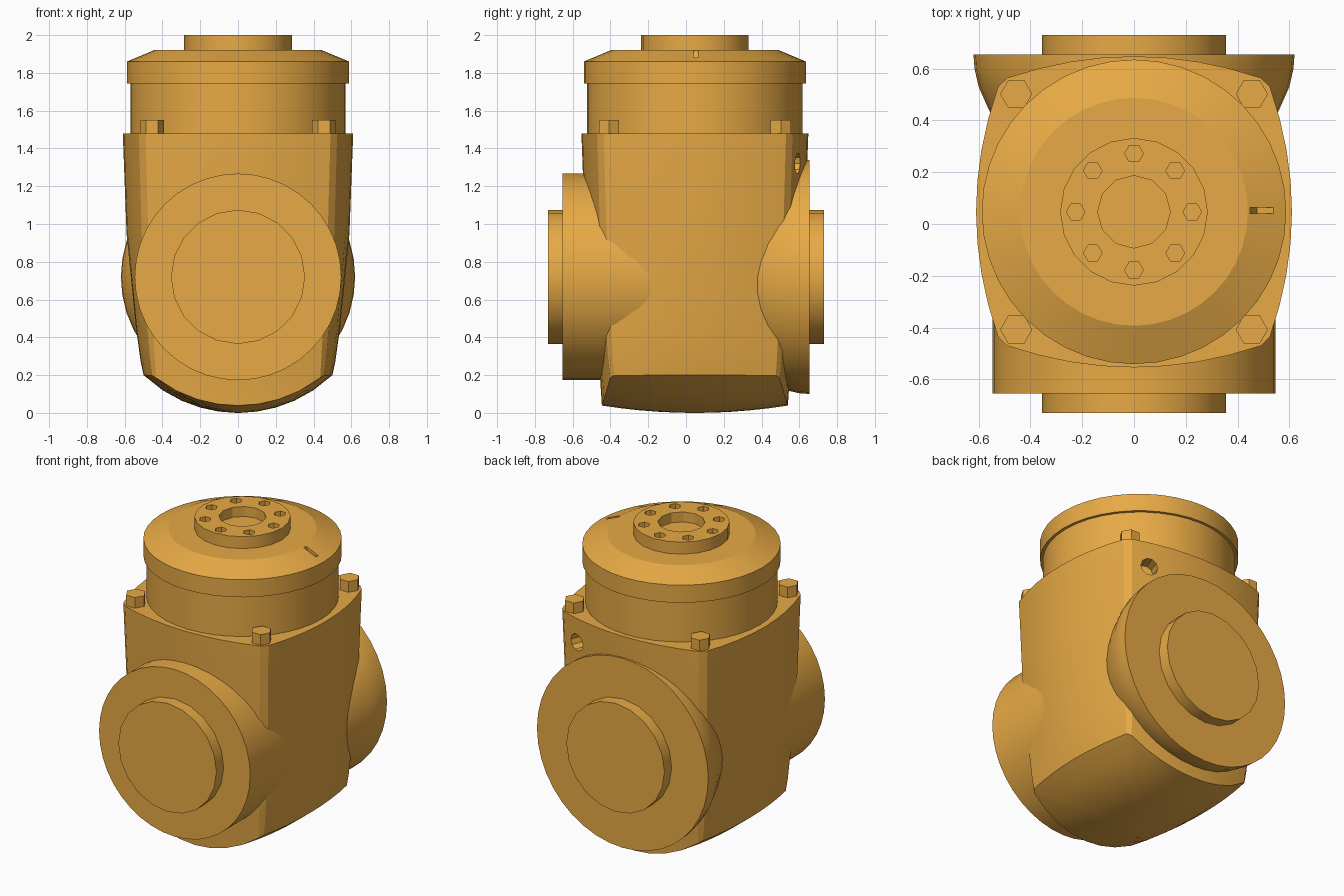
import bpy, bmesh, math
from mathutils import Vector

if "Cube" in bpy.data.objects:
    bpy.data.objects.remove(bpy.data.objects["Cube"])

CY = 0.047          # y of the vertical axis
AZ = 0.72           # z of the horizontal axis
TAU = 2 * math.pi

mat = bpy.data.materials.new("orange_paint")
mat.diffuse_color = (0.80, 0.40, 0.06, 1)
mat.use_nodes = True
mat.node_tree.nodes["Principled BSDF"].inputs["Base Color"].default_value = mat.diffuse_color


def make(name, rings, cap=True):
    """Skin a list of closed vertex rings and cap both ends."""
    bm = bmesh.new()
    vr = [[bm.verts.new(p) for p in r] for r in rings]
    n = len(vr[0])
    for a, b in zip(vr, vr[1:]):
        for i in range(n):
            j = (i + 1) % n
            bm.faces.new((a[i], a[j], b[j], b[i]))
    bm.faces.new(vr[0])
    bm.faces.new(vr[-1])
    bmesh.ops.recalc_face_normals(bm, faces=bm.faces)
    me = bpy.data.meshes.new(name)
    bm.to_mesh(me)
    bm.free()
    me.materials.append(mat)
    ob = bpy.data.objects.new(name, me)
    bpy.context.collection.objects.link(ob)
    return ob


def lathe_z(name, profile, n, x=0, y=CY):
    return make(name, [[(x + r * math.cos(TAU * i / n), y + r * math.sin(TAU * i / n), h)
                        for i in range(n)] for r, h in profile])


def lathe_y(name, profile, n, x=0, z=AZ):
    return make(name, [[(x + r * math.cos(TAU * i / n), h, z + r * math.sin(TAU * i / n))
                        for i in range(n)] for r, h in profile])


def cut(ob, cutter):
    cutter.hide_render = True
    m = ob.modifiers.new("cut", "BOOLEAN")
    m.operation, m.solver, m.object = "DIFFERENCE", "EXACT", cutter
    bpy.context.view_layer.objects.active = ob
    bpy.ops.object.modifier_apply(modifier=m.name)
    bpy.data.objects.remove(cutter)


# Housing: bulged square section, tapering down to a barrel-shaped belly
def section(h, c, k, steps=8):
    """h: mid-side reach, c: side position at its ends, k: half length of a side."""
    pts = []
    for q in range(4):
        ca, sa = round(math.cos(q * math.pi / 2)), round(math.sin(q * math.pi / 2))
        for i in range(steps + 1):
            t = 2 * i / steps - 1
            u, v = h - (h - c) * t * t, k * t
            pts.append((u * ca - v * sa, (u * sa + v * ca) * 0.985 + CY))
    return pts


def belly(x, y):
    r = 0.725 - 0.16 * (y - CY) ** 2
    return 0.725 - math.sqrt(r * r - x * x)


rings = [[(x, y, z) for x, y in section(h, c, k)] for z, h, c, k in (
    (1.48, 0.61, 0.525, 0.49), (0.95, 0.59, 0.51, 0.475),
    (0.45, 0.54, 0.48, 0.45), (0.27, 0.515, 0.465, 0.44))]
base = section(0.50, 0.455, 0.435)
for s in (1, 0.8, 0.6, 0.4, 0.2, 0.02):
    ring = [(x * s, CY + (y - CY) * s) for x, y in base]
    rings.append([(x, y, belly(x, y)) for x, y in ring])
housing = make("housing", rings)

# Small port in the back wall
port = lathe_y("port_cutter", [(0.055, -0.1), (0.055, 0.15)], 10, 0, 0)
port.rotation_euler.z = -0.35
port.location = (0.38, 0.6, 1.32)
bpy.context.view_layer.update()
cut(housing, port)

# Front and back side flanges with raised discs
lathe_y("front_flange", [(0.547, -0.1), (0.547, -0.655)], 40)
lathe_y("back_flange", [(0.46, 0.28), (0.52, 0.36), (0.56, 0.44), (0.60, 0.53),
                        (0.616, 0.60), (0.62, 0.655)], 40)
for name, s in (("front_disc", -1), ("back_disc", 1)):
    lathe_y(name, [(0.355, s * 0.62), (0.355, s * 0.73)], 20)

# Neck and chamfered cap with index notch
lathe_z("neck", [(0.57, 1.45), (0.57, 1.78)], 40)
cap = lathe_z("cap", [(0.588, 1.745), (0.588, 1.86), (0.44, 1.922)], 40)
notch = lathe_z("notch_cutter", [(0.12, -0.012), (0.12, 0.012)], 4, 0, 0)
notch.rotation_euler = (math.pi / 2, math.radians(22), 0)
notch.location = (0.52, CY + 0.005, 1.965)
bpy.context.view_layer.update()
cut(cap, notch)

# Output hub with centre bore and ring of eight holes
hub = lathe_z("output_hub", [(0.285, 1.90), (0.285, 2.0)], 20)
cut(hub, lathe_z("bore_cutter", [(0.14, 1.935), (0.14, 2.1)], 12))
for i in range(8):
    a = TAU * i / 8
    cut(hub, lathe_z("hole_cutter", [(0.036, 1.95), (0.036, 2.1)], 6,
                     0.225 * math.cos(a), CY + 0.225 * math.sin(a)))

# Corner bolts
for sx in (-1, 1):
    for sy in (-1, 1):
        lathe_z("corner_bolt", [(0.062, 1.46), (0.062, 1.55)], 6,
                sx * 0.455, CY + sy * 0.455)

# Smooth curved walls, keep edges crisp
bpy.ops.object.select_all(action="DESELECT")
for ob in bpy.context.scene.objects:
    ob.select_set(True)
    bpy.context.view_layer.objects.active = ob
bpy.ops.object.shade_smooth_by_angle(angle=math.radians(22))
